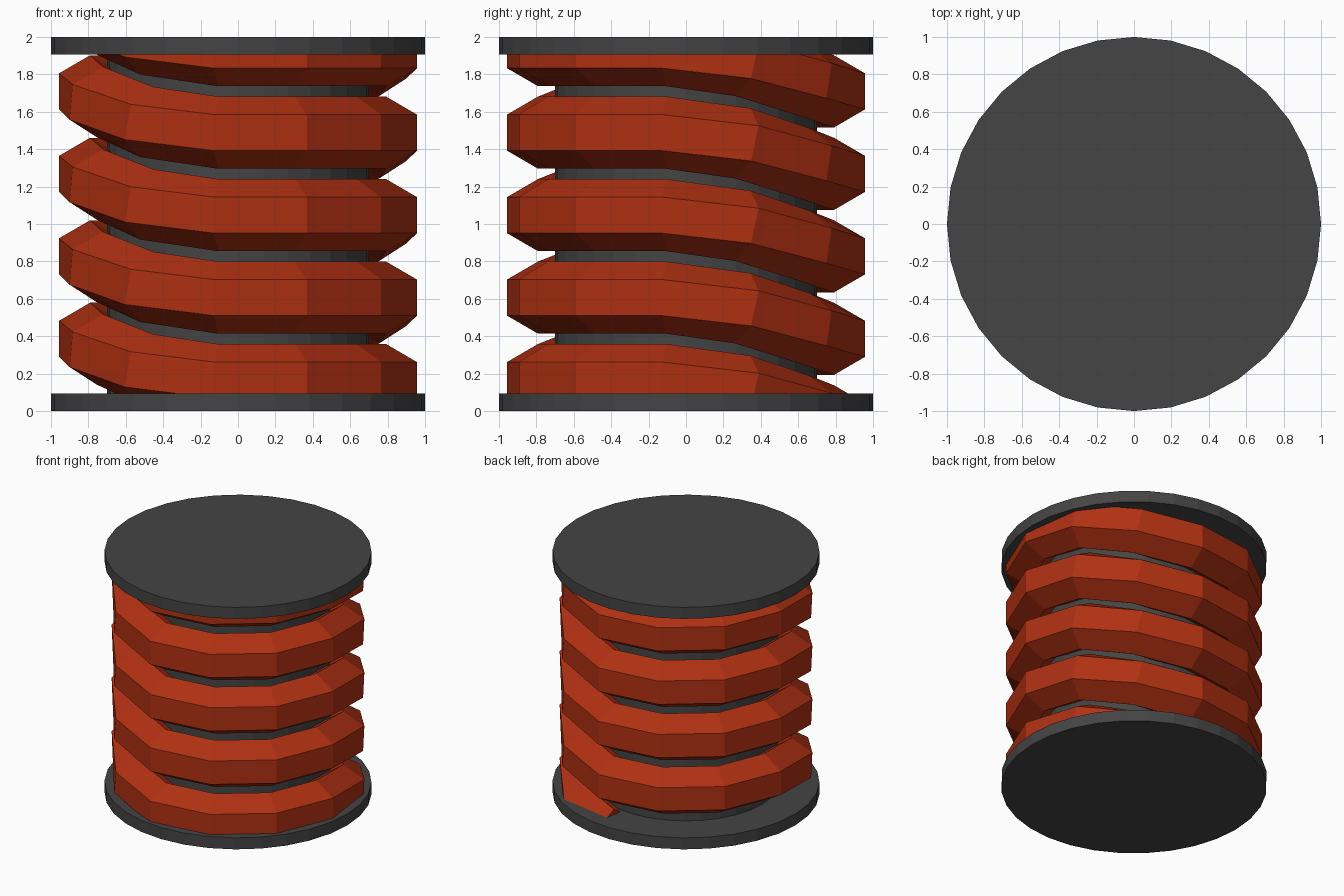
import bpy, bmesh, math
from mathutils import Vector

if "Cube" in bpy.data.objects:
    bpy.data.objects.remove(bpy.data.objects["Cube"])


def material(name, color):
    m = bpy.data.materials.new(name)
    m.diffuse_color = color
    m.use_nodes = True
    m.node_tree.nodes["Principled BSDF"].inputs["Base Color"].default_value = m.diffuse_color
    return m


GREY = material("dark_grey", (0.058, 0.058, 0.058, 1))
RED = material("red", (0.43, 0.03, 0.006, 1))


def cylinder(name, radius, z0, z1):
    bpy.ops.mesh.primitive_cylinder_add(vertices=32, radius=radius, depth=z1 - z0,
                                        location=(0, 0, (z0 + z1) / 2))
    ob = bpy.context.object
    ob.name = name
    ob.data.materials.append(GREY)


# End discs and inner core
cylinder("bottom_disc", 1.0, 0, 0.095)
cylinder("top_disc", 1.0, 1.905, 2)
cylinder("core", 0.70, 0.05, 1.95)

# Coil: hexagonal section on a path that alternates eased climbs and level quarter turns
PITCH, RADIUS, SECTION, START_Z = 0.441, 0.798, 0.193, -0.055


def path(k):
    phi = math.radians(172.4 - 30 * k)
    half, rest = divmod(k, 6)
    t = min(rest / 3, 1)
    z = START_Z + PITCH / 2 * (half + t * t * (3 - 2 * t))
    return Vector((RADIUS * math.sin(phi), -RADIUS * math.cos(phi), z))


bm = bmesh.new()
rings = []
for k in range(58):
    p = path(k)
    tangent = (path(k + 0.01) - path(k - 0.01)).normalized()
    out = Vector((p.x, p.y, 0)).normalized()
    up = tangent.cross(out)
    if up.z < 0:
        up = -up
    ring = []
    for i in range(6):
        a = math.radians(30 + 60 * i)
        ring.append(bm.verts.new(p + SECTION * (math.cos(a) * out + math.sin(a) * up)))
    rings.append(ring)
for a, b in zip(rings, rings[1:]):
    for i in range(6):
        j = (i + 1) % 6
        bm.faces.new((a[i], a[j], b[j], b[i]))
bm.faces.new(rings[0])
bm.faces.new(rings[-1][::-1])

# Trim the coil ends inside the discs
for z, d in ((0.05, -1), (1.95, 1)):
    geom = bm.verts[:] + bm.edges[:] + bm.faces[:]
    bmesh.ops.bisect_plane(bm, geom=geom, plane_co=(0, 0, z), plane_no=(0, 0, d),
                           clear_outer=True)
    bmesh.ops.holes_fill(bm, edges=[e for e in bm.edges if e.is_boundary], sides=0)
bmesh.ops.recalc_face_normals(bm, faces=bm.faces[:])
me = bpy.data.meshes.new("coil")
bm.to_mesh(me)
bm.free()
me.materials.append(RED)
bpy.context.collection.objects.link(bpy.data.objects.new("coil", me))
